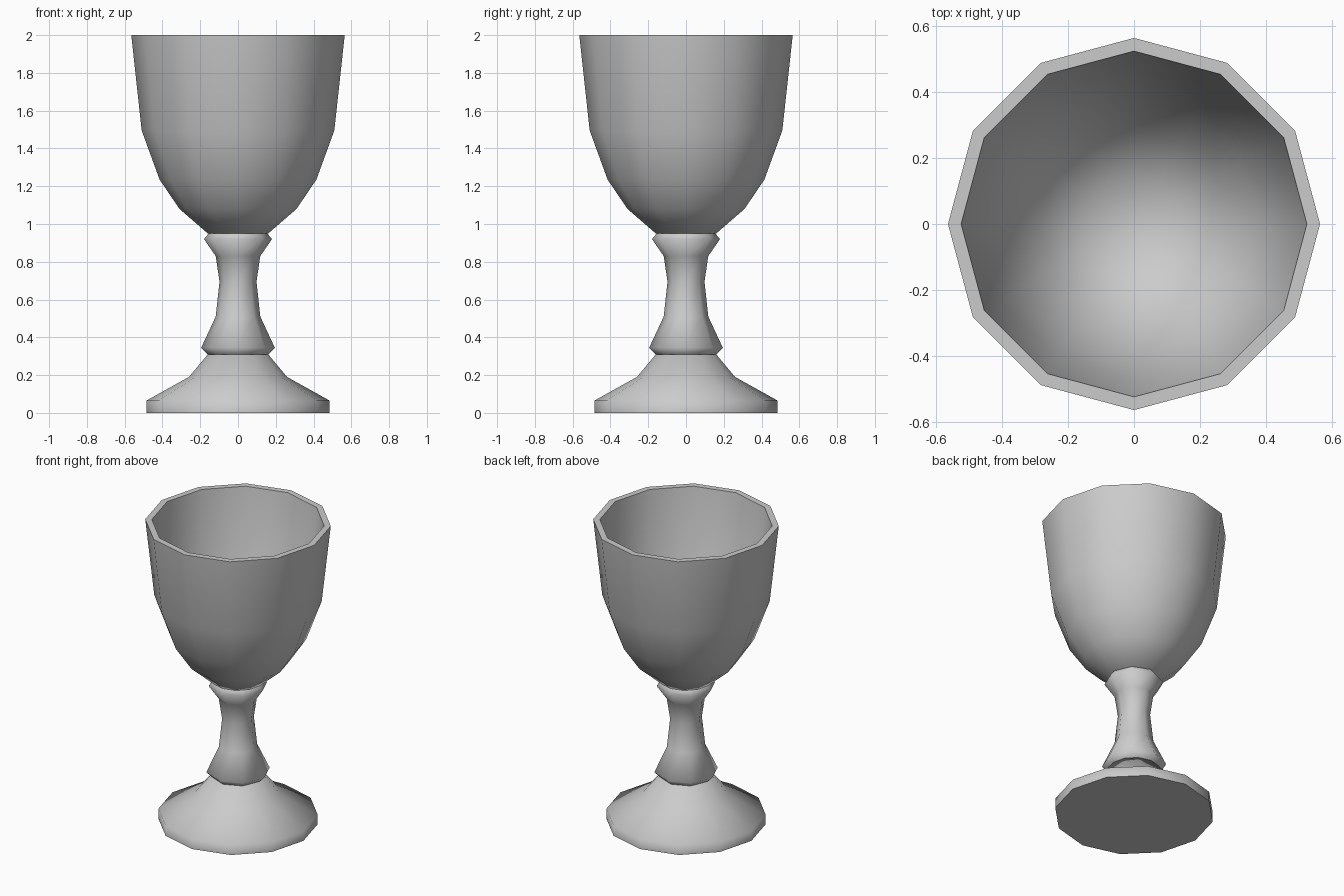
import bpy, bmesh
from math import cos, sin, tau, radians

cube = bpy.data.objects.get("Cube")
if cube:
    bpy.data.objects.remove(cube, do_unlink=True)

GREY = (0.6, 0.6, 0.6, 1)
metal = bpy.data.materials.new("plain_grey")
metal.use_nodes = True
metal.diffuse_color = GREY
metal.node_tree.nodes["Principled BSDF"].inputs["Base Color"].default_value = GREY


def turned_part(name, profile, sides, cap_ends):
    """Turn a (radius, height) profile around z; optionally cap both ends."""
    bm = bmesh.new()
    rings = [[bm.verts.new((r * cos(tau * i / sides), r * sin(tau * i / sides), z))
              for i in range(sides)] for r, z in profile]
    for low, high in zip(rings, rings[1:]):
        for i in range(sides):
            j = (i + 1) % sides
            bm.faces.new((low[i], low[j], high[j], high[i]))
    if cap_ends:
        bm.faces.new(rings[0][::-1])
        bm.faces.new(rings[-1])
    bmesh.ops.recalc_face_normals(bm, faces=bm.faces)
    mesh = bpy.data.meshes.new(name)
    bm.to_mesh(mesh)
    bm.free()
    mesh.materials.append(metal)
    obj = bpy.data.objects.new(name, mesh)
    bpy.context.collection.objects.link(obj)
    bpy.ops.object.select_all(action='DESELECT')
    obj.select_set(True)
    bpy.context.view_layer.objects.active = obj
    bpy.ops.object.shade_smooth_by_angle(angle=radians(75))
    return obj


# Foot: a low disc rising in two slopes to the stem
turned_part("foot", [(0.485, 0), (0.485, 0.065), (0.26, 0.19), (0.16, 0.31)], 12, True)

# Stem: eight-sided baluster with a collar at each end
turned_part("stem", [(0.16, 0.31), (0.195, 0.345), (0.118, 0.51), (0.098, 0.695),
                     (0.118, 0.83), (0.18, 0.92), (0.155, 0.95)], 8, False)

# Bowl: outer wall up to the rim, then the inner wall down to the floor
outer = [(0.16, 0.95), (0.31, 1.08), (0.415, 1.235), (0.51, 1.495), (0.565, 2)]
inner = [(0.525, 2), (0.47, 1.505), (0.38, 1.255), (0.285, 1.115), (0.145, 0.99)]
turned_part("bowl", outer + inner, 12, True)
